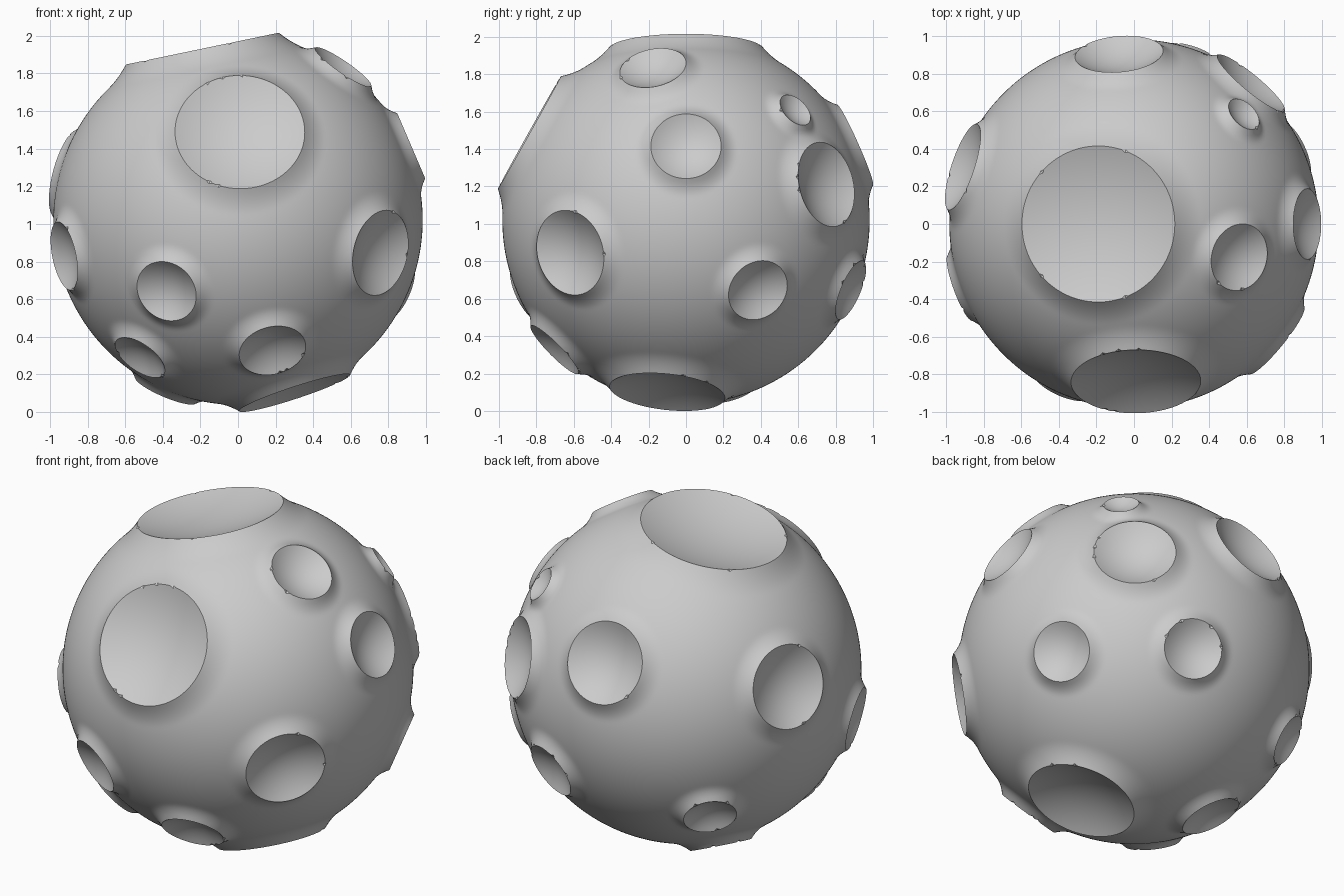
import bpy, bmesh, math
from mathutils import Vector

if "Cube" in bpy.data.objects:
    bpy.data.objects.remove(bpy.data.objects["Cube"])

CENTER = Vector((0, 0, 1.005))
BASE, RIM = 0.982, 1.02      # ball radius and radius at the raised crater lips
SNAP = 0.009                 # pulls nearby vertices exactly onto each lip

# Crater centres (world position near the surface) and lip radius
CRATERS = [
    ((-0.19, 0.00, 1.92), 0.415),   # top
    ((0.01, -0.84, 1.475), 0.345),  # front
    ((0.92, 0.00, 1.40), 0.188),    # right
    ((0.765, -0.625, 0.83), 0.23),
    ((-0.37, -0.83, 0.637), 0.17),
    ((0.185, -0.71, 0.305), 0.18),
    ((-0.51, -0.45, 0.29), 0.155),
    ((0.30, -0.10, 0.09), 0.31),    # underside
    ((-0.90, -0.33, 0.82), 0.185),  # left
    ((0.57, -0.18, 1.835), 0.18),
    ((0.60, 0.60, 1.61), 0.10),
    ((0.635, 0.765, 1.20), 0.23),
    ((0.83, 0.375, 0.64), 0.17),
    ((0.30, 0.86, 0.64), 0.17),
    ((-0.08, 0.91, 1.41), 0.235),   # back
    ((-0.90, 0.30, 1.25), 0.24),
    ((-0.586, 0.608, 0.503), 0.15),
    ((-0.377, 0.206, 0.12), 0.175),
]


def shape(direction, craters):
    """Surface point for a unit direction: bowl inside a lip, flare outside it."""
    height = BASE
    for axis, r, alpha in craters:
        theta = direction.angle(axis)
        if theta > alpha * 1.6 + 0.1:
            continue
        tangent = (direction - axis * direction.dot(axis))
        if tangent.length > 1e-6:
            tangent.normalize()
        if abs(theta - alpha) < SNAP:
            theta = alpha
        if theta <= alpha:
            s = theta / alpha
            depth = min(0.33 * r, 0.075)
            return (axis * (RIM * math.cos(alpha) - depth * (1 - s * s))
                    + tangent * r * s)
        flare = 0.05 + 0.25 * alpha
        k = max(0.0, 1 - (theta - alpha) / flare)
        height += (RIM - BASE) * k * k
    return direction * min(height, RIM)


craters = []
for pos, r in CRATERS:
    craters.append(((Vector(pos) - CENTER).normalized(), r, math.asin(r / RIM)))

# Cratered ball
bm = bmesh.new()
bmesh.ops.create_icosphere(bm, subdivisions=7, radius=1)
for v in bm.verts:
    v.co = shape(v.co.normalized(), craters) + CENTER
low = min(v.co.z for v in bm.verts)
for v in bm.verts:
    v.co.z -= low
mesh = bpy.data.meshes.new("cratered_ball")
bm.to_mesh(mesh)
bm.free()
ball = bpy.data.objects.new("cratered_ball", mesh)
bpy.context.collection.objects.link(ball)
bpy.context.view_layer.objects.active = ball
ball.select_set(True)
bpy.ops.object.shade_smooth_by_angle(angle=math.radians(22))
